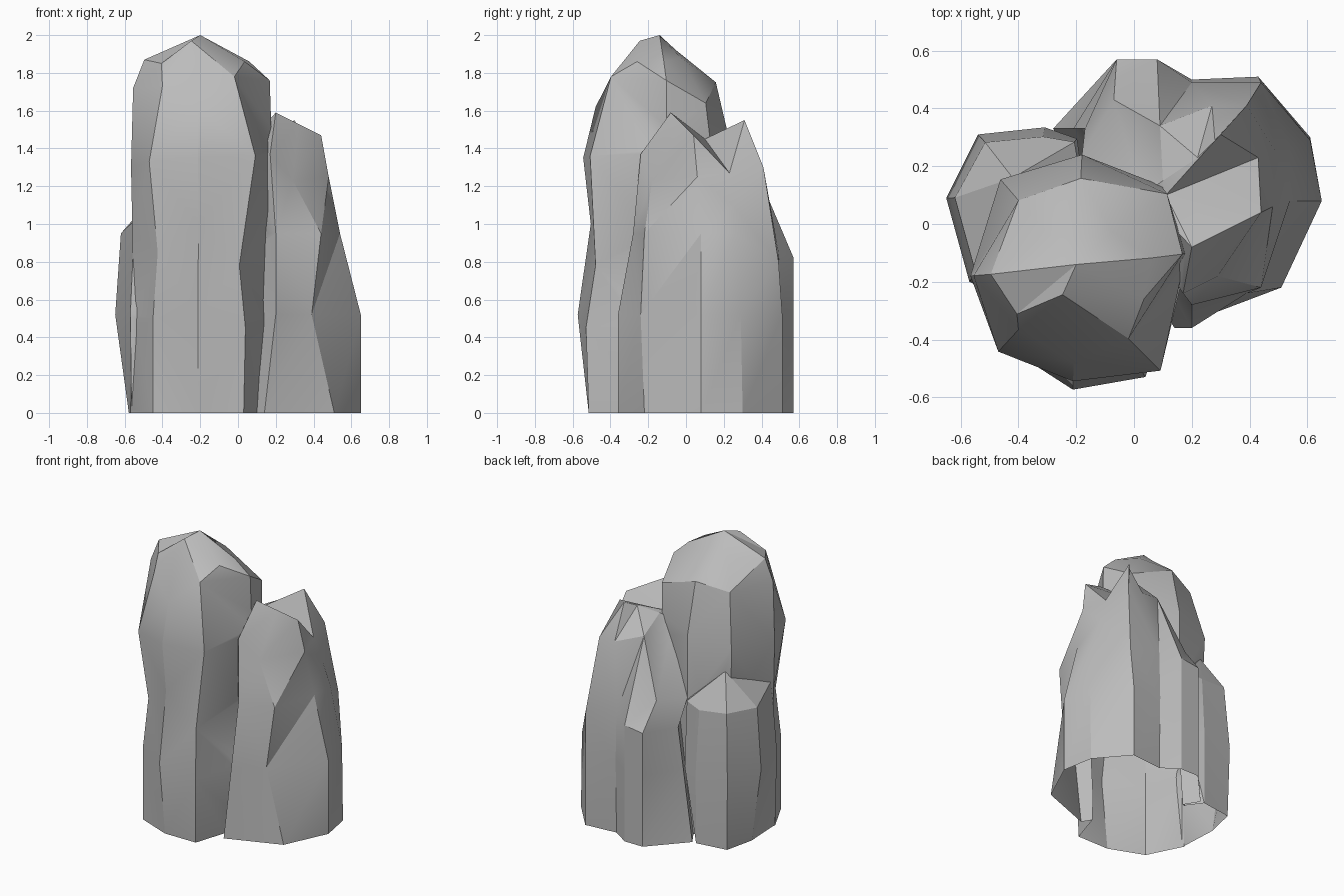
import bpy
import bmesh
import math
from mathutils import Matrix, Vector

default_cube = bpy.data.objects.get("Cube")
if default_cube:
    bpy.data.objects.remove(default_cube, do_unlink=True)

# Stone colour
stone = bpy.data.materials.new("stone_grey")
stone.use_nodes = True
grey = (0.5, 0.5, 0.5, 1)
stone.diffuse_color = grey
stone.node_tree.nodes["Principled BSDF"].inputs["Base Color"].default_value = grey


def climb(axis, base, *steps):
    """Ridge line climbing from a plan position.

    Each step is (height, spread, turn): the plan position scaled about the
    pillar's axis and optionally turned about it, in degrees.
    """
    centre = Vector(axis)
    ridge = []
    for height, spread, *turn in steps:
        spin = Matrix.Rotation(math.radians(sum(turn)), 2)
        plan = centre + spin @ (Vector(base) - centre) * spread
        ridge.append((plan.x, plan.y, height))
    return ridge


def build_pillar(name, apex, columns):
    """Skin a closed rock pillar from ridge lines listed anticlockwise."""
    bm = bmesh.new()
    ridges = [[bm.verts.new(point) for point in ridge] for ridge in columns.values()]
    tip = bm.verts.new(apex)
    for here, after in zip(ridges, ridges[1:] + ridges[:1]):
        for low in range(len(here) - 1):
            bm.faces.new((here[low], after[low], after[low + 1], here[low + 1]))
        bm.faces.new((here[-1], after[-1], tip))
    bm.faces.new([ridge[0] for ridge in reversed(ridges)])
    bmesh.ops.triangulate(bm, faces=[f for f in bm.faces if len(f.verts) == 4])
    bmesh.ops.recalc_face_normals(bm, faces=bm.faces)
    mesh = bpy.data.meshes.new(name)
    bm.to_mesh(mesh)
    bm.free()
    mesh.materials.append(stone)
    pillar = bpy.data.objects.new(name, mesh)
    bpy.context.collection.objects.link(pillar)
    return pillar


# Tall pillar
mid = (-.2, -.15)
tall_pillar = build_pillar("rock_cluster", (-.2, -.14, 2), {
    "front": climb(mid, (-.21, -.515), (0, 1), (.52, 1.16), (1, .97), (1.35, 1.08), (1.62, .9), (1.97, .29, -25)),
    "front_left": climb(mid, (.03, -.515), (0, 1), (.45, 1.04), (.78, .9), (1.36, 1.07, 7), (1.78, .71, 4), (1.86, .6, 33)),
    "left": climb(mid, (.2, -.1), (0, .9), (.5, 1), (.95, .97), (1.4, .95), (1.76, .92), (1.86, .65)),
    "back_left": climb(mid, (.08, .12), (0, 1), (.5, 1), (.9, 1), (1.4, 1.05), (1.64, 1.04, -5), (1.88, .45)),
    "back": climb(mid, (-.18, .24), (0, 1), (.5, 1), (.9, 1), (1.4, 1), (1.75, .79), (1.92, .25)),
    "back_right": climb(mid, (-.45, .14), (0, 1), (.5, 1), (.9, 1), (1.35, 1.05), (1.7, .8), (1.88, .4)),
    "right": climb(mid, (-.57, -.18), (0, 1), (.5, .95), (.95, .97), (1.3, .99), (1.72, .96), (1.87, .8)),
    "front_right": climb(mid, (-.45, -.42), (0, 1), (.5, 1), (.85, .9), (1.33, 1.08), (1.73, .8), (1.85, .71, -9)),
})

# Broad pillar on the left and back
broad_pillar = build_pillar("broad_pillar", (.11, .1, 1.45), {
    "front": [(.14, -.36, 0), (.2, -.36, .52), (.2, -.28, .95), (.17, -.24, 1.37), (.2, -.08, 1.59)],
    "front_left": [(.51, -.22, 0), (.39, -.24, .52), (.44, -.22, .95), (.29, -.18, 1.23), (.32, -.02, 1.53)],
    "left": [(.65, .08, 0), (.65, .08, .52), (.54, .08, .95), (.48, .06, 1.25), (.44, .04, 1.47)],
    "back_left": [(.61, .3, 0), (.61, .29, .52), (.54, .26, .95), (.49, .25, 1.1), (.43, .23, 1.27)],
    "back_corner": [(.43, .51, 0), (.43, .51, .52), (.44, .49, .8), (.39, .41, 1.3), (.3, .31, 1.55)],
    "back": [(.2, .49, 0), (.2, .5, .52), (.2, .49, .85), (.27, .41, 1.3), (.28, .29, 1.53)],
    "back_spur": [(.08, .57, 0), (.08, .57, .5), (.08, .57, .82), (.09, .34, 1.36), (.22, .23, 1.5)],
    "spur_side": [(-.06, .57, 0), (-.06, .57, .5), (-.06, .57, .8), (-.07, .43, .98), (.1, .15, 1.45)],
    "valley": [(-.28, .33, 0), (-.21, .33, .5), (-.17, .33, .78), (-.18, .24, .96), (.03, .1, 1.4)],
})

# Low shoulder at the back right
mid = (-.35, .1)
low_shoulder = build_pillar("low_shoulder", (-.42, .16, 1.18), {
    "front": climb(mid, (-.45, -.3), (0, .8), (.5, .9), (.9, .7)),
    "front_right": climb(mid, (-.57, -.2), (0, .97), (.52, 1), (1.02, .9)),
    "right": climb(mid, (-.65, .09), (0, .76), (.52, 1), (.95, .9)),
    "back_right": climb(mid, (-.54, .31), (0, .95), (.5, 1), (.95, .87)),
    "back": climb(mid, (-.31, .33), (0, 1), (.5, 1.02), (.93, .88)),
    "back_left": climb(mid, (-.17, .33), (0, .6), (.5, .85), (.96, .8)),
    "inner": climb(mid, (-.15, -.05), (0, 1), (.5, 1), (1, 1)),
})

# Fuse the pillars into one rock
bpy.context.view_layer.objects.active = tall_pillar
tall_pillar.select_set(True)
for part in (broad_pillar, low_shoulder):
    union = tall_pillar.modifiers.new("fuse", "BOOLEAN")
    union.operation = "UNION"
    union.solver = "EXACT"
    union.object = part
    bpy.ops.object.modifier_apply(modifier=union.name)
    bpy.data.objects.remove(part, do_unlink=True)

# Open the underside
bm = bmesh.new()
bm.from_mesh(tall_pillar.data)
underside = [f for f in bm.faces if all(v.co.z < 0.001 for v in f.verts)]
bmesh.ops.delete(bm, geom=underside, context="FACES")
bm.to_mesh(tall_pillar.data)
bm.free()
bpy.ops.object.shade_smooth_by_angle(angle=math.radians(25))
